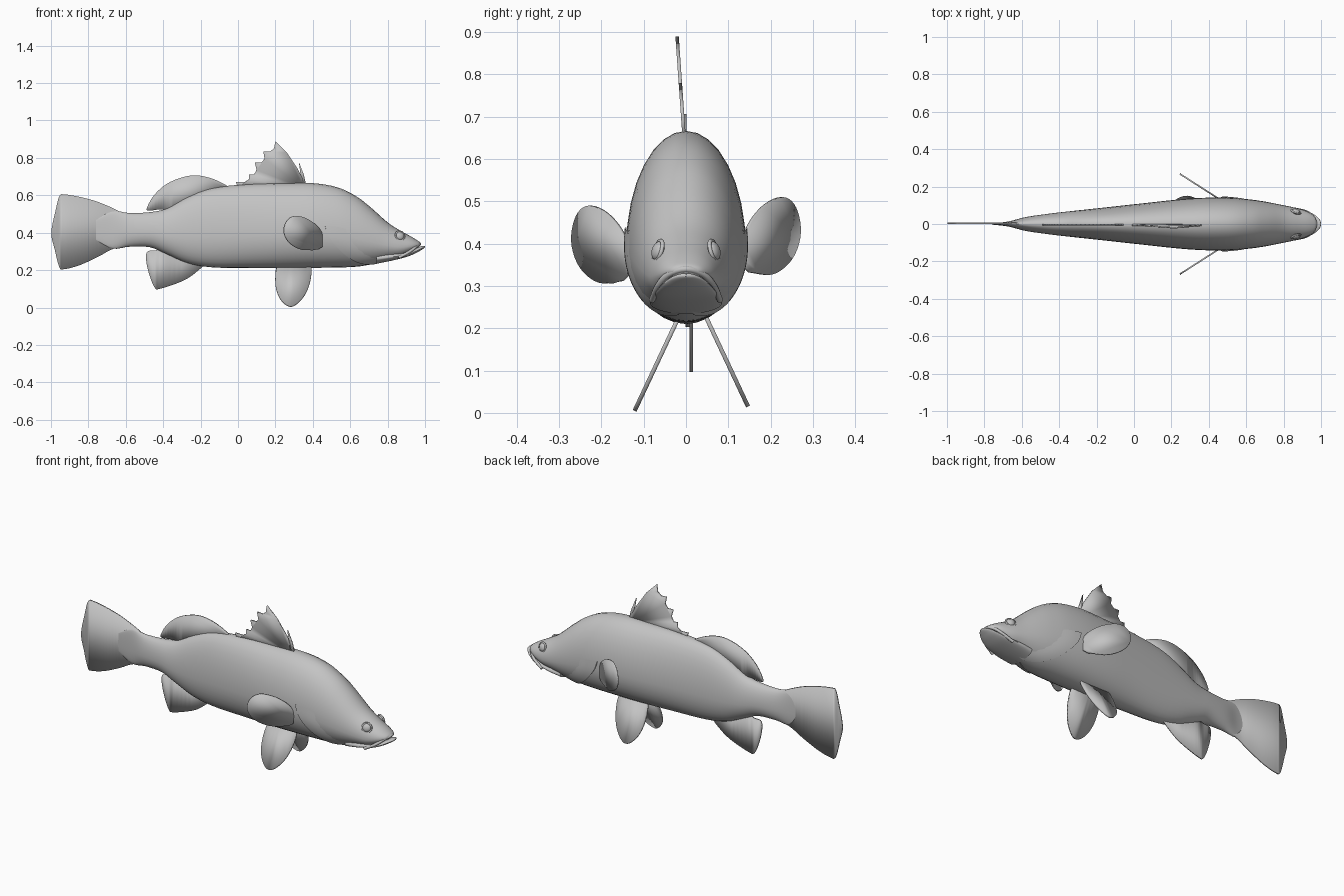
import bpy, bmesh, math
from mathutils import Vector

cube = bpy.data.objects.get("Cube")
if cube:
    bpy.data.objects.remove(cube)

grey = bpy.data.materials.new("plain grey")
grey.use_nodes = True
colour = (0.55, 0.55, 0.55, 1)
grey.diffuse_color = colour
grey.node_tree.nodes["Principled BSDF"].inputs["Base Color"].default_value = colour


def spline(points, steps):
    """Smooth open path that passes through every given point."""
    pts = [Vector(p) for p in points]
    pts = [pts[0] * 2 - pts[1]] + pts + [pts[-1] * 2 - pts[-2]]
    out = []
    for a, b, c, d in zip(pts, pts[1:], pts[2:], pts[3:]):
        for i in range(steps):
            t = i / steps
            out.append(b + (c - a) * (t / 2)
                       + (a * 2 - b * 5 + c * 4 - d) * (t * t / 2)
                       + (b * 3 - a - c * 3 + d) * (t ** 3 / 2))
    return out + [pts[-2]]


def make_object(name, bm, angle=40):
    bmesh.ops.recalc_face_normals(bm, faces=bm.faces)
    mesh = bpy.data.meshes.new(name)
    bm.to_mesh(mesh)
    bm.free()
    obj = bpy.data.objects.new(name, mesh)
    bpy.context.collection.objects.link(obj)
    mesh.materials.append(grey)
    bpy.ops.object.select_all(action="DESELECT")
    obj.select_set(True)
    bpy.context.view_layer.objects.active = obj
    bpy.ops.object.shade_smooth_by_angle(angle=math.radians(angle))
    return obj


def grid(bm, rows, closed):
    """Skin rows of points with quads."""
    rows = [[bm.verts.new(p) for p in row] for row in rows]
    for a, b in zip(rows, rows[1:]):
        for i in range(len(a) if closed else len(a) - 1):
            j = (i + 1) % len(a)
            bm.faces.new((a[i], a[j], b[j], b[i]))
    return rows


def section_point(station, theta, swell=1.0):
    """Point on an egg-shaped section; theta runs from the underside."""
    x, top, bottom, half = station
    mid = bottom + 0.4 * (top - bottom)
    c = math.cos(theta)
    reach = mid - bottom if c > 0 else top - mid
    return Vector((x, half * swell * math.sin(theta), mid - reach * swell * c))


def loft(name, stations, around=32):
    bm = bmesh.new()
    rows = [[section_point(s, math.tau * i / around) for i in range(around)] for s in stations]
    rows = grid(bm, rows, True)
    for end in (rows[0], rows[-1]):
        bm.faces.new(end)
    return make_object(name, bm)


def fin(name, outline, place, smooth=True, thick=0.008):
    """Thin plate from an x-z outline; place gives y for each point."""
    pts = spline(outline, 5) if smooth else outline
    bm = bmesh.new()
    face = bm.faces.new([bm.verts.new((p[0], place(p[0], p[1]), p[1])) for p in pts])
    bmesh.ops.triangulate(bm, faces=[face])
    obj = make_object(name, bm)
    mod = obj.modifiers.new("thickness", "SOLIDIFY")
    mod.thickness = thick
    mod.offset = 0
    return obj


def tube(name, path, radius):
    data = bpy.data.curves.new(name, "CURVE")
    data.dimensions = "3D"
    data.bevel_depth = radius
    data.bevel_resolution = 2
    data.use_fill_caps = True
    line = data.splines.new("POLY")
    line.points.add(len(path) - 1)
    for point, p in zip(line.points, path):
        point.co = (*p, 1)
    data.materials.append(grey)
    bpy.context.collection.objects.link(bpy.data.objects.new(name, data))


# Body: x, top, bottom, half width
body = spline([
    (-0.76, 0.47, 0.36, 0.003), (-0.67, 0.515, 0.315, 0.014),
    (-0.58, 0.505, 0.325, 0.037), (-0.47, 0.51, 0.322, 0.053),
    (-0.38, 0.53, 0.285, 0.064), (-0.27, 0.59, 0.238, 0.076),
    (-0.14, 0.638, 0.215, 0.09), (0.06, 0.66, 0.211, 0.112),
    (0.25, 0.665, 0.21, 0.132), (0.4, 0.665, 0.212, 0.141),
    (0.53, 0.643, 0.214, 0.139), (0.63, 0.596, 0.218, 0.13),
    (0.71, 0.535, 0.23, 0.118), (0.8, 0.455, 0.25, 0.1),
    (0.87, 0.41, 0.265, 0.085), (0.93, 0.377, 0.296, 0.065),
    (0.965, 0.355, 0.322, 0.04), (0.975, 0.346, 0.334, 0.015)], 4)
loft("body", body)

# Lower jaw, slightly longer than the snout
loft("lower_jaw", spline([
    (0.74, 0.3, 0.234, 0.085), (0.82, 0.3, 0.25, 0.086), (0.9, 0.3, 0.27, 0.074),
    (0.95, 0.317, 0.29, 0.058), (0.98, 0.328, 0.307, 0.038),
    (0.995, 0.33, 0.317, 0.02), (1.0, 0.327, 0.322, 0.006)], 4))

# Upper lip arch
half_lip = [(0.972, 0, 0.34), (0.955, 0.04, 0.328), (0.92, 0.066, 0.3), (0.86, 0.08, 0.267)]
lip = [(x, -y, z) for x, y, z in reversed(half_lip)] + half_lip[1:]
tube("upper_lip", spline(lip, 4), 0.008)


def station_at(x):
    for a, b in zip(body, body[1:]):
        if x <= b[0]:
            return a.lerp(b, (x - a[0]) / (b[0] - a[0]))
    return body[-1]


# Gill covers: raised flaps fading into the cheeks
for side, label in ((1, "left"), (-1, "right")):
    rows = []
    for i in range(21):
        t = i / 20
        edge = 0.465 + 0.27 * (1 - t) ** 1.3
        theta = side * math.radians(8 + 92 * t)
        profile = ((0, 0.97), (0, 1.04), (0.03, 1.04), (0.08, 1.02), (0.14, 0.98))
        rows.append([section_point(station_at(edge + dx), theta, s) for dx, s in profile])
    bm = bmesh.new()
    grid(bm, rows, False)
    make_object(label + "_gill_cover", bm)

    # Eye and its raised rim
    centre = (0.866, side * 0.066, 0.383)
    facing = Vector((0.35, side, 0.3)).to_track_quat("Z", "Y")
    bpy.ops.mesh.primitive_uv_sphere_add(segments=20, ring_count=12, radius=0.023, location=centre)
    eye = bpy.context.object
    eye.scale.z = 0.6
    bpy.ops.mesh.primitive_torus_add(major_segments=24, minor_segments=8, major_radius=0.025,
                                     minor_radius=0.005, location=centre)
    for obj, part in ((eye, "_eye"), (bpy.context.object, "_eye_rim")):
        obj.name = label + part
        obj.rotation_euler = facing.to_euler()
        obj.data.materials.append(grey)
        bpy.ops.object.select_all(action="DESELECT")
        obj.select_set(True)
        bpy.context.view_layer.objects.active = obj
        bpy.ops.object.shade_smooth()

    # Paired fins
    lift = 0.01 + side * 0.01
    pectoral = [(0.45, 0.325), (0.445, 0.405), (0.385, 0.465), (0.31, 0.49), (0.262, 0.465),
                (0.245, 0.405), (0.275, 0.345), (0.345, 0.308), (0.43, 0.312)]
    fin(label + "_pectoral_fin", [(x, z + lift) for x, z in pectoral],
        lambda x, z: side * (0.137 + (0.45 - x) * 0.64))
    pelvic = [(0.3, 0.24), (0.22, 0.22), (0.202, 0.19), (0.202, 0.11), (0.23, 0.04),
              (0.285, 0.005), (0.345, 0.05), (0.382, 0.125), (0.392, 0.21), (0.36, 0.24)]
    fin(label + "_pelvic_fin", [(x, z + lift / 2) for x, z in pelvic],
        lambda x, z: 0.015 + side * (0.04 + (0.21 - z) * 0.47), thick=0.01)

# Spiny front dorsal fin and its separate leading spine
lean = lambda x, z: -0.005 - 0.07 * (z - 0.66)
fin("front_dorsal_fin", [
    (0.35, 0.64), (0.355, 0.67), (0.32, 0.74), (0.26, 0.83), (0.2, 0.89), (0.192, 0.85),
    (0.17, 0.833), (0.135, 0.835), (0.142, 0.795), (0.125, 0.775), (0.09, 0.775),
    (0.1, 0.735), (0.085, 0.71), (0.06, 0.712), (0.058, 0.685), (0.035, 0.67),
    (-0.012, 0.672), (0, 0.64)], lean, smooth=False)
fin("dorsal_spine", [(0.34, 0.65), (0.365, 0.65), (0.352, 0.71), (0.325, 0.78), (0.332, 0.73)],
    lean, smooth=False)

# Rear dorsal, anal and tail fins
fin("rear_dorsal_fin", [
    (-0.03, 0.62), (-0.06, 0.652), (-0.15, 0.693), (-0.25, 0.706), (-0.365, 0.67),
    (-0.445, 0.605), (-0.488, 0.53), (-0.47, 0.518), (-0.4, 0.525), (-0.35, 0.5)],
    lambda x, z: -0.003)
fin("anal_fin", [
    (-0.3, 0.28), (-0.4, 0.32), (-0.44, 0.305), (-0.488, 0.295), (-0.485, 0.215), (-0.448, 0.11),
    (-0.41, 0.102), (-0.285, 0.147), (-0.21, 0.2), (-0.18, 0.23)], lambda x, z: 0.012)
fin("tail_fin", [
    (-0.6, 0.495), (-0.66, 0.527), (-0.75, 0.565), (-0.84, 0.59), (-0.93, 0.605), (-0.955, 0.595),
    (-0.975, 0.52), (-0.998, 0.4), (-0.98, 0.31), (-0.955, 0.215), (-0.93, 0.205),
    (-0.85, 0.225), (-0.75, 0.27), (-0.68, 0.308), (-0.6, 0.335)], lambda x, z: 0.004, thick=0.01)
